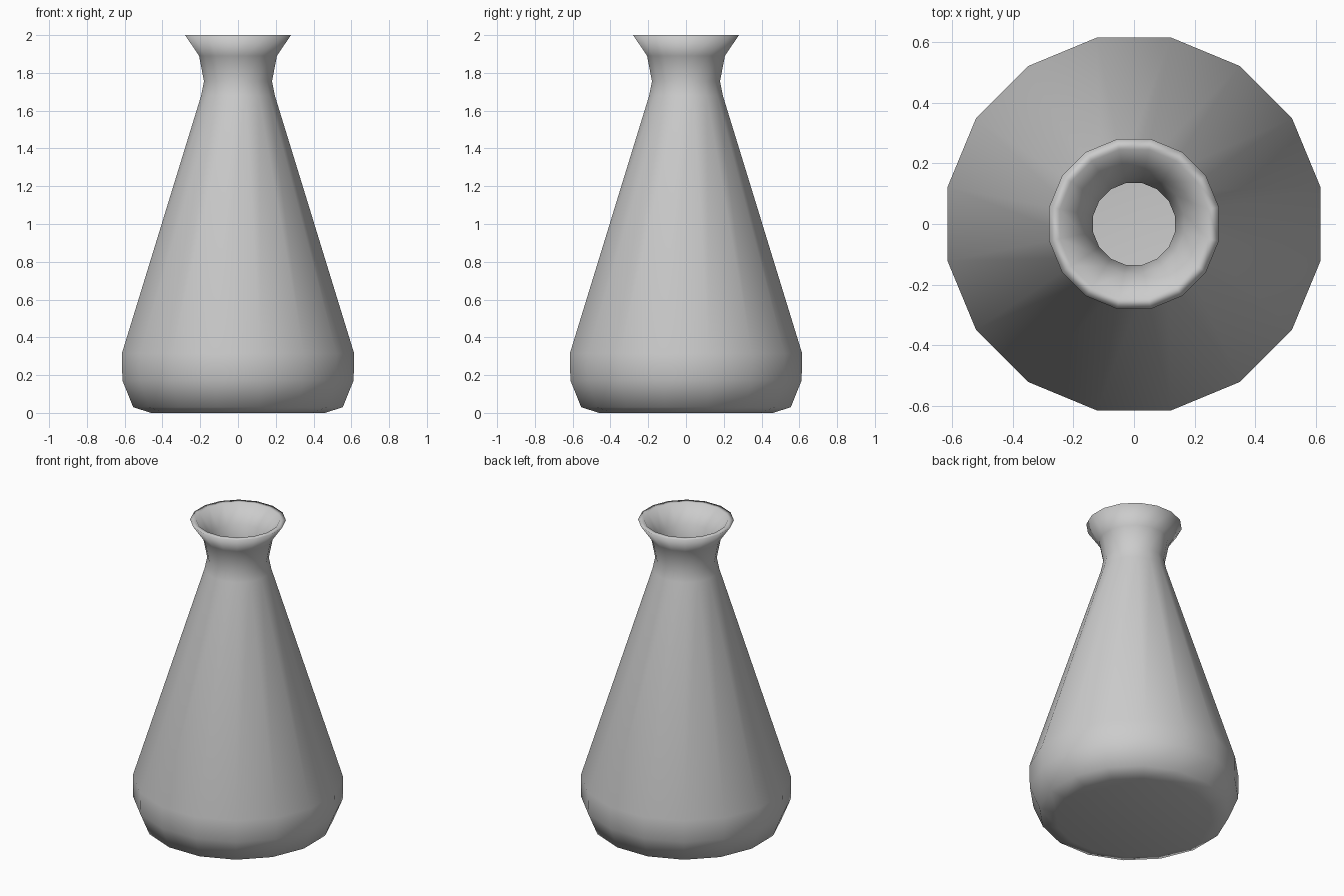
import bpy
import bmesh
from math import cos, sin, pi

if "Cube" in bpy.data.objects:
    bpy.data.objects.remove(bpy.data.objects["Cube"], do_unlink=True)

SIDES = 16

# Half widths across the flats and heights: outer wall from base to lip, then inner wall down to the floor
outer = [(0.46, 0.0), (0.555, 0.03), (0.612, 0.172), (0.615, 0.314),
         (0.195, 1.68), (0.18, 1.755), (0.206, 1.89), (0.28, 2.0)]
inner = [(0.245, 2.0), (0.165, 1.89), (0.135, 1.755), (0.15, 1.67),
         (0.57, 0.305), (0.567, 0.18), (0.525, 0.07), (0.44, 0.045)]


def material(name, rgb):
    mat = bpy.data.materials.new(name)
    mat.use_nodes = True
    color = (*rgb, 1.0)
    mat.diffuse_color = color
    mat.node_tree.nodes["Principled BSDF"].inputs["Base Color"].default_value = color
    return mat


def lathe(name, profile, mat):
    """Turn a profile into a closed faceted vessel with a flat cap at each end."""
    bm = bmesh.new()
    rings = []
    for apothem, z in profile:
        radius = apothem / cos(pi / SIDES)
        angles = [(i + 0.5) * 2 * pi / SIDES for i in range(SIDES)]
        rings.append([bm.verts.new((radius * cos(a), radius * sin(a), z)) for a in angles])
    for low, high in zip(rings, rings[1:]):
        for i in range(SIDES):
            j = (i + 1) % SIDES
            bm.faces.new((low[i], low[j], high[j], high[i]))
    bm.faces.new(rings[0][::-1])
    bm.faces.new(rings[-1])
    bmesh.ops.recalc_face_normals(bm, faces=bm.faces)
    for face in bm.faces:
        face.smooth = True
    mesh = bpy.data.meshes.new(name)
    bm.to_mesh(mesh)
    bm.free()
    mesh.materials.append(mat)
    obj = bpy.data.objects.new(name, mesh)
    bpy.context.collection.objects.link(obj)
    return obj


# Conical flask with a flared lip
lathe("flask", outer + inner, material("light grey", (0.6, 0.6, 0.6)))
